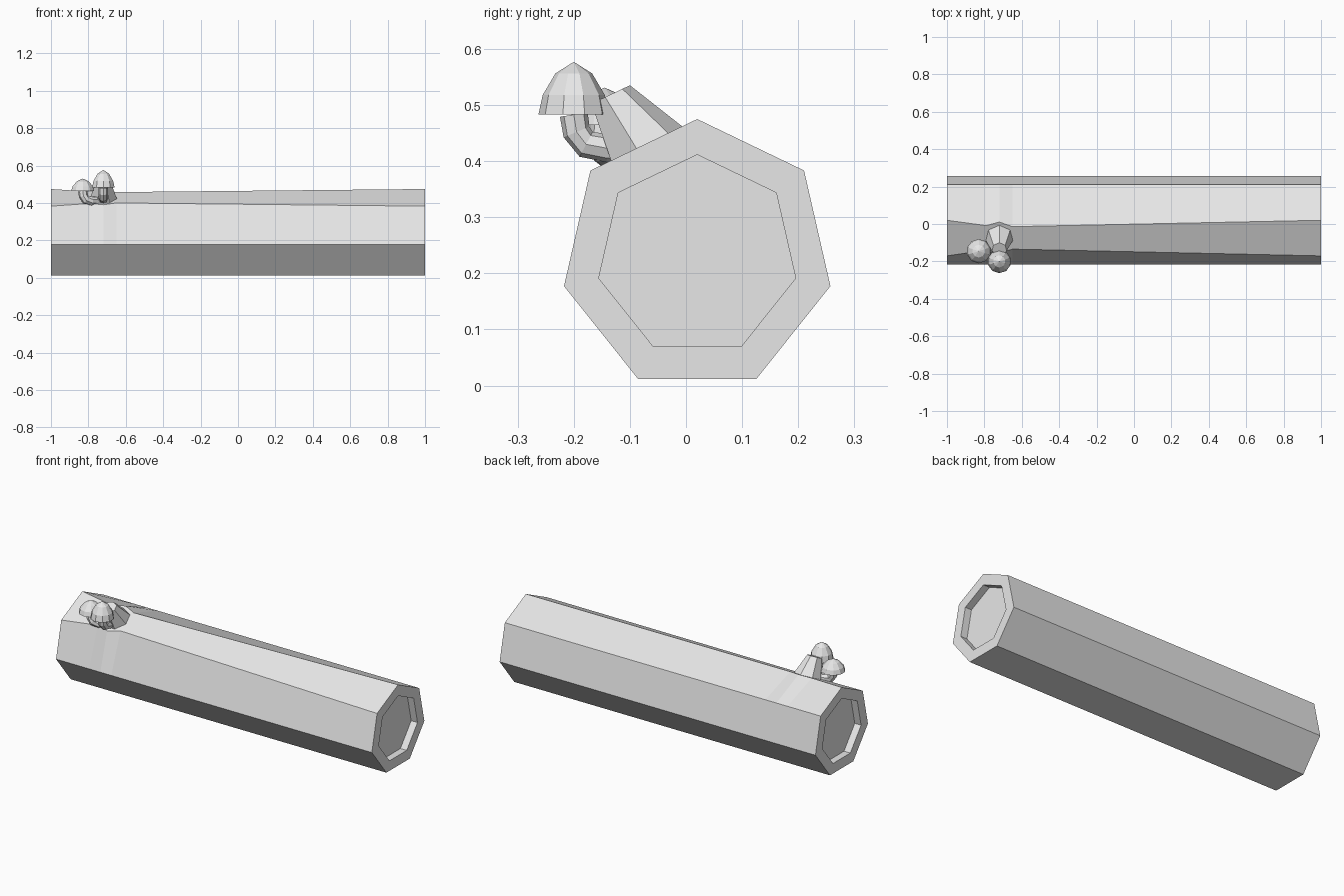
import bpy, bmesh
from math import cos, sin, pi
from mathutils import Vector

cube = bpy.data.objects.get("Cube")
if cube:
    bpy.data.objects.remove(cube, do_unlink=True)

grey = bpy.data.materials.new("plain_grey")
grey.use_nodes = True
grey.diffuse_color = (0.8, 0.8, 0.8, 1)
grey.node_tree.nodes["Principled BSDF"].inputs["Base Color"].default_value = (0.8, 0.8, 0.8, 1)

UP = Vector((0, 0, 1))


def ring(centre, axis, radius, sides):
    """Regular polygon around a centre, facing along an axis."""
    turn = UP.rotation_difference(Vector(axis).normalized())
    angles = [pi / 2 + 2 * pi * i / sides for i in range(sides)]
    return [Vector(centre) + turn @ Vector((cos(a), sin(a), 0)) * radius for a in angles]


def loft(name, rings):
    """Flat-shaded skin through matching rings, closed at both ends."""
    bm = bmesh.new()
    loops = [[bm.verts.new(p) for p in r] for r in rings]
    for a, b in zip(loops, loops[1:]):
        for i in range(len(a)):
            j = (i + 1) % len(a)
            bm.faces.new((a[i], a[j], b[j], b[i]))
    bm.faces.new(loops[0])
    bm.faces.new(loops[-1])
    bmesh.ops.remove_doubles(bm, verts=bm.verts, dist=0.0005)
    bmesh.ops.recalc_face_normals(bm, faces=bm.faces)
    mesh = bpy.data.meshes.new(name)
    bm.to_mesh(mesh)
    bm.free()
    mesh.materials.append(grey)
    obj = bpy.data.objects.new(name, mesh)
    bpy.context.collection.objects.link(obj)
    return obj


# Log: seven-sided, with recessed ends; ridge and shoulder pinch in at the branch
def log_ring(x, radius, ridge=0.0, shoulder=1.0):
    pts = [Vector((x, 0.02 + radius * sin(2 * pi * i / 7), 0.2315 + radius * cos(2 * pi * i / 7)))
           for i in range(7)]
    top, front = pts[0].copy(), pts[6].copy()
    pts[0], pts[6] = top.lerp(front, ridge), top.lerp(front, shoulder)
    return pts


OUTER, INNER = 0.2435, 0.18
loft("log", [
    log_ring(-0.96, INNER), log_ring(-1, INNER), log_ring(-1, OUTER),
    log_ring(-0.79, OUTER, 0.15, 0.84),
    log_ring(-0.72, OUTER, 0.05, 0.92),
    log_ring(-0.65, OUTER, 0.18, 0.81),
    log_ring(1, OUTER), log_ring(1, INNER), log_ring(0.96, INNER),
])

# Branch stub standing square to the upper front face
lean = (0, -0.43, 0.9)
loft("branch_stub", [
    ring((-0.72, -0.07, 0.425), lean, 0.076, 7),
    ring((-0.72, -0.136, 0.518), lean, 0.04, 7),
])


# Mushrooms: bent stem and domed cap
def mushroom(name, path, radius, cap_radius, cap_height):
    pts = [Vector(p) for p in path]
    rings = []
    for i, p in enumerate(pts):
        tangent = pts[min(i + 1, len(pts) - 1)] - pts[max(i - 1, 0)]
        rings.append(ring(p, tangent, radius, 8))
    loft(name + "_stem", rings)
    profile = [(1, 0), (0.88, 0.37), (0.52, 0.78), (0.002, 1)]
    loft(name + "_cap", [ring(pts[-1] + UP * h * cap_height, UP, r * cap_radius, 10)
                         for r, h in profile])


mushroom("tall_mushroom",
         [(-0.72, -0.09, 0.425), (-0.72, -0.14, 0.423), (-0.72, -0.178, 0.43),
          (-0.72, -0.195, 0.452), (-0.72, -0.2, 0.483)], 0.025, 0.063, 0.094)
mushroom("short_mushroom",
         [(-0.75, -0.115, 0.412), (-0.785, -0.138, 0.411), (-0.813, -0.147, 0.418),
          (-0.826, -0.147, 0.437), (-0.83, -0.145, 0.464)], 0.025, 0.065, 0.067)
